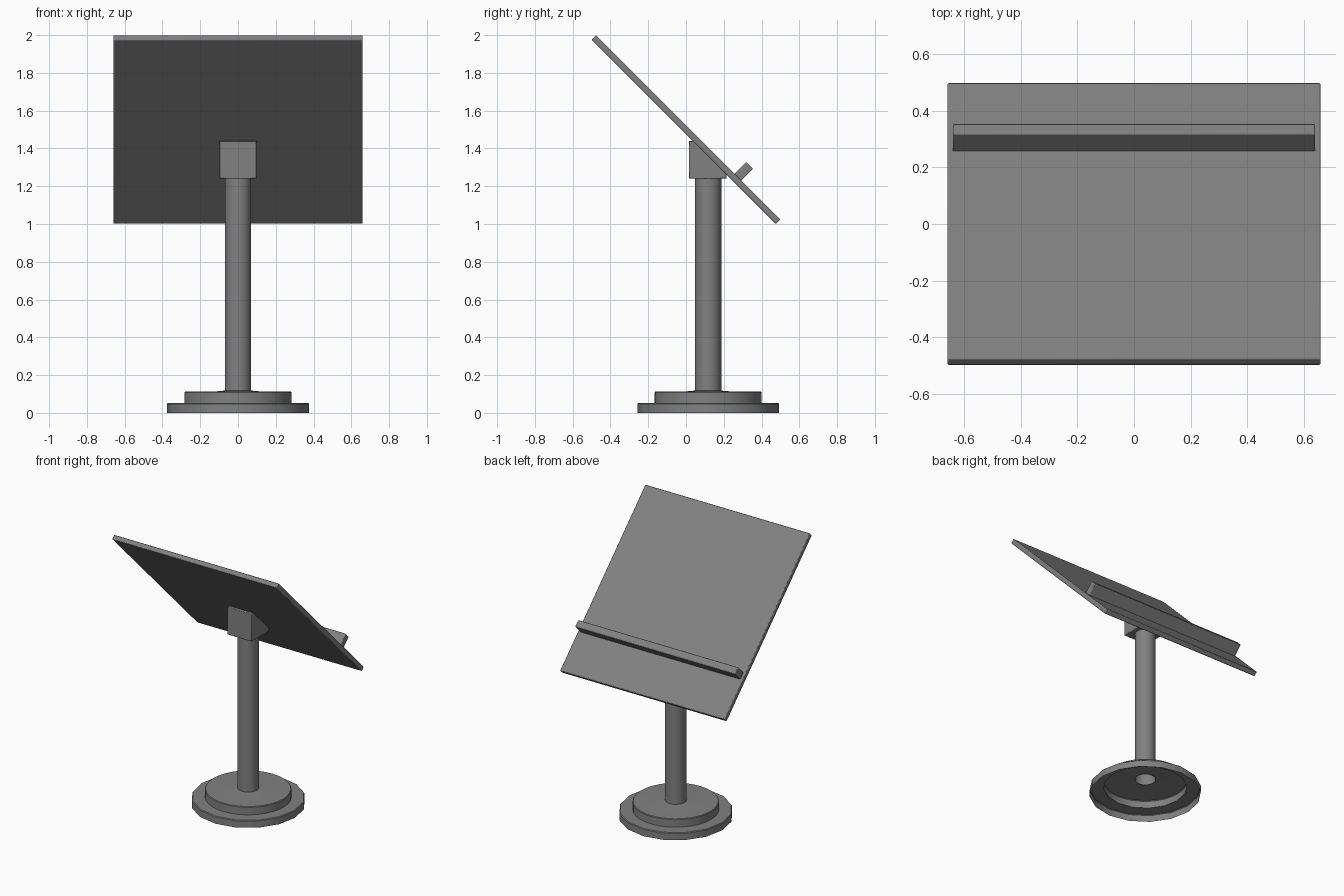
import bpy, bmesh, math
from mathutils import Matrix, Vector

cube = bpy.data.objects.get("Cube")
if cube:
    bpy.data.objects.remove(cube)

grey = bpy.data.materials.new("mid grey")
grey.use_nodes = True
COLOUR = (0.22, 0.22, 0.22, 1)
grey.diffuse_color = COLOUR
grey.node_tree.nodes["Principled BSDF"].inputs["Base Color"].default_value = COLOUR

POLE_Y = 0.117
TILT = Matrix.Translation((0, 0, 1.5)) @ Matrix.Rotation(math.radians(-45), 4, 'X')


def finish(name, bm, bevel=0.0):
    bmesh.ops.recalc_face_normals(bm, faces=bm.faces)
    mesh = bpy.data.meshes.new(name)
    bm.to_mesh(mesh)
    bm.free()
    mesh.materials.append(grey)
    obj = bpy.data.objects.new(name, mesh)
    bpy.context.collection.objects.link(obj)
    if bevel:
        mod = obj.modifiers.new("soft edges", 'BEVEL')
        mod.width = bevel
        mod.segments = 2
    bpy.ops.object.select_all(action='DESELECT')
    obj.select_set(True)
    bpy.context.view_layer.objects.active = obj
    bpy.ops.object.shade_smooth_by_angle(angle=math.radians(35))
    return obj


def prism(name, profile, half_width, bevel, matrix=Matrix()):
    """Extrude a (y, z) profile across x."""
    bm = bmesh.new()
    face = bm.faces.new([bm.verts.new((-half_width, y, z)) for y, z in profile])
    new = bmesh.ops.extrude_face_region(bm, geom=[face])["geom"]
    bmesh.ops.translate(bm, vec=(2 * half_width, 0, 0),
                        verts=[v for v in new if isinstance(v, bmesh.types.BMVert)])
    bm.transform(matrix)
    return finish(name, bm, bevel)


def rect(y0, y1, z0, z1):
    return [(y0, z0), (y1, z0), (y1, z1), (y0, z1)]


def lathe(name, profile, sides):
    """Spin an open (radius, z) profile around the pole axis."""
    bm = bmesh.new()
    verts = [bm.verts.new((r, 0, z)) for r, z in profile]
    edges = [bm.edges.new(pair) for pair in zip(verts, verts[1:])]
    bmesh.ops.spin(bm, geom=verts + edges, cent=(0, 0, 0), axis=(0, 0, 1),
                   angle=math.tau, steps=sides, use_merge=True)
    bmesh.ops.remove_doubles(bm, verts=bm.verts, dist=0.0001)
    bm.transform(Matrix.Translation((0, POLE_Y, 0)))
    return finish(name, bm)


# Stepped foot, an open shell underneath
lathe("foot_rim", [(0.375, 0), (0.375, 0.048), (0.37, 0.053), (0.28, 0.053)], 16)
lathe("foot_step", [(0.284, 0.053), (0.284, 0.107), (0.28, 0.112),
                    (0.115, 0.114), (0.07, 0.118)], 32)

# Upright tube
lathe("pole", [(0.07, 0.112), (0.07, 1.245)], 32)

# Wedge bracket between pole and board
prism("bracket", [(0.015, 1.24), (0.215, 1.24), (0.215, 1.265),
                  (0.04, 1.44), (0.015, 1.44)], 0.098, 0.004)

# Tilted board and the ledge across it
prism("board", rect(-0.69, 0.69, -0.017, 0.017), 0.66, 0.005, TILT)
prism("ledge", rect(0.347, 0.398, 0.012, 0.104), 0.641, 0.005, TILT)
